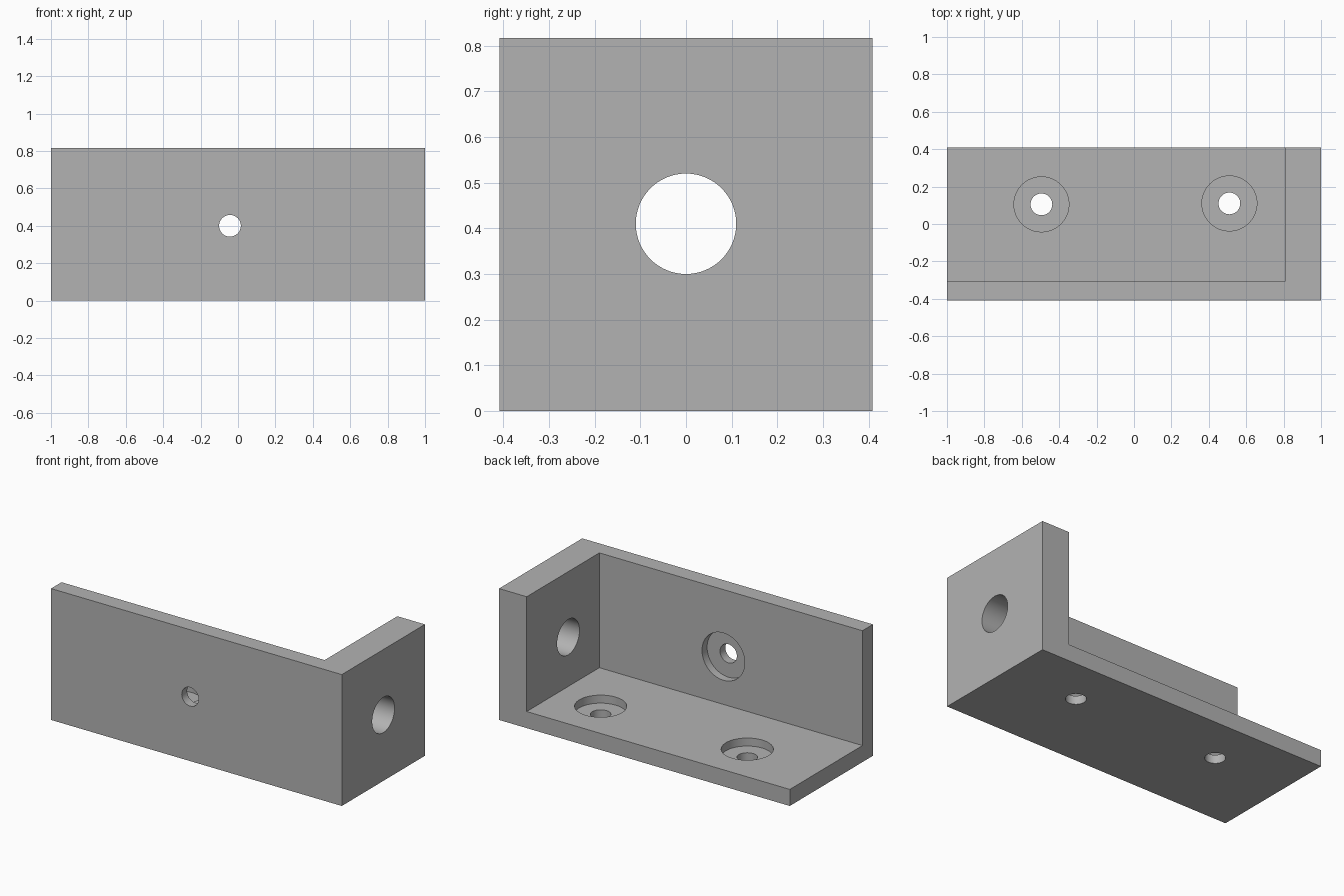
import bpy, math

if "Cube" in bpy.data.objects:
    bpy.data.objects.remove(bpy.data.objects["Cube"])

W, D, H = 2.0, 0.817, 0.817           # overall size
PLATE, END = 0.103, 0.19              # floor/front thickness, end wall thickness
X1, Y0, Y1 = W / 2, -D / 2, D / 2

grey = bpy.data.materials.new("grey")
grey.diffuse_color = (0.45, 0.45, 0.45, 1)
grey.use_nodes = True
grey.node_tree.nodes["Principled BSDF"].inputs["Base Color"].default_value = grey.diffuse_color


def box(name, lo, hi):
    bpy.ops.mesh.primitive_cube_add(size=1, location=[(a + b) / 2 for a, b in zip(lo, hi)])
    o = bpy.context.object
    o.name = name
    o.scale = [b - a for a, b in zip(lo, hi)]
    bpy.ops.object.transform_apply(location=True, rotation=True, scale=True)
    return o


def rod(name, center, radius, depth, axis):
    rot = {"x": (0, math.pi / 2, 0), "y": (math.pi / 2, 0, 0), "z": (0, 0, 0)}[axis]
    bpy.ops.mesh.primitive_cylinder_add(vertices=64, radius=radius, depth=depth,
                                        location=center, rotation=rot)
    o = bpy.context.object
    o.name = name
    bpy.ops.object.transform_apply(location=True, rotation=True, scale=True)
    return o


# Bracket block, hollowed to leave the floor, front wall and end wall
bracket = box("corner_bracket", (-X1, Y0, 0), (X1, Y1, H))
bracket.data.materials.append(grey)
cutters = [box("pocket_cutter", (-2, Y0 + PLATE, PLATE), (X1 - END, 2, 2))]

# Large bore through the end wall
cutters.append(rod("bore_cutter", (X1 - END / 2, 0, 0.41), 0.11, END + 0.1, "x"))

# Counterbored screw holes: two in the floor, one in the front wall
SCREW, HEAD, SINK = 0.058, 0.147, 0.05
for x, y in ((-0.495, 0.105), (0.51, 0.11)):
    cutters.append(rod("floor_hole_cutter", (x, y, PLATE / 2), SCREW, 0.3, "z"))
    cutters.append(rod("floor_recess_cutter", (x, y, PLATE), HEAD, 2 * SINK, "z"))
cutters.append(rod("wall_hole_cutter", (-0.043, Y0 + PLATE / 2, 0.40), SCREW, 0.3, "y"))
cutters.append(rod("wall_recess_cutter", (-0.043, Y0 + PLATE, 0.40), HEAD, 2 * SINK, "y"))

# Apply the cuts and discard the cutters
bpy.context.view_layer.objects.active = bracket
for c in cutters:
    m = bracket.modifiers.new(c.name, "BOOLEAN")
    m.operation, m.solver, m.object = "DIFFERENCE", "EXACT", c
    bpy.ops.object.modifier_apply(modifier=m.name)
    bpy.data.objects.remove(c, do_unlink=True)

# Smooth the hole walls, keep the edges sharp
bpy.ops.object.select_all(action="DESELECT")
bracket.select_set(True)
bpy.context.view_layer.objects.active = bracket
bpy.ops.object.shade_smooth_by_angle(angle=math.radians(30))
